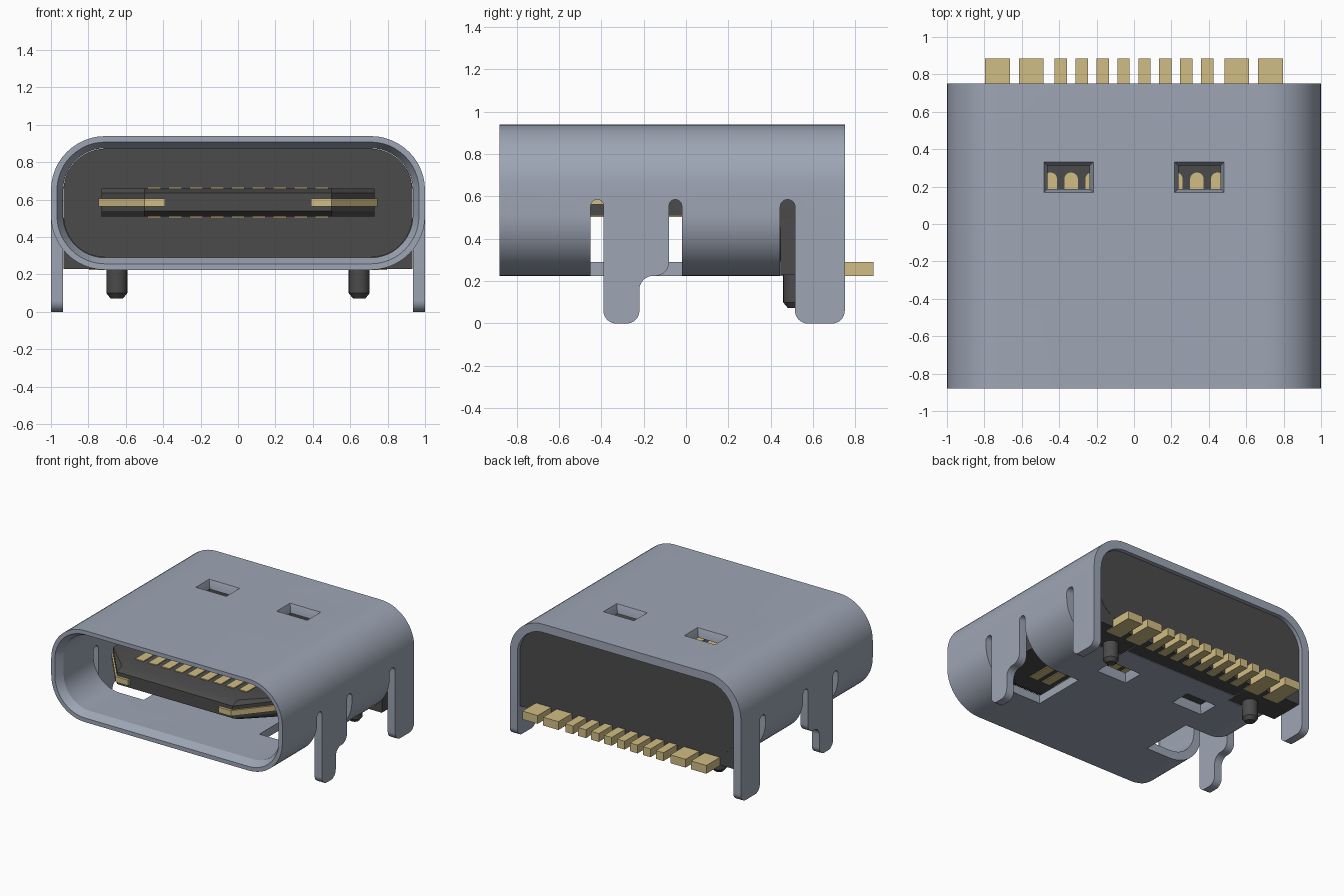
import bpy, bmesh, math
from mathutils import Vector

cube = bpy.data.objects.get("Cube")
if cube:
    bpy.data.objects.remove(cube)


def material(name, rgb):
    m = bpy.data.materials.new(name)
    m.use_nodes = True
    m.diffuse_color = (*rgb, 1)
    bsdf = m.node_tree.nodes["Principled BSDF"]
    bsdf.inputs["Base Color"].default_value = (*rgb, 1)
    bsdf.inputs["Roughness"].default_value = 0.5
    return m


STEEL = material("steel grey", (0.34, 0.38, 0.46))
PLASTIC = material("black plastic", (0.07, 0.07, 0.07))
GOLD = material("contact gold", (0.64, 0.51, 0.23))
MID = 0.5825  # centre height of the opening


def rounded(corners, steps=8):
    """Polygon from (u, v, radius) corners, each corner rounded."""
    out = []
    for i, (u, v, r) in enumerate(corners):
        p = Vector((u, v))
        if r == 0:
            out.append(p)
            continue
        a = (Vector(corners[i - 1][:2]) - p).normalized()
        b = (Vector(corners[(i + 1) % len(corners)][:2]) - p).normalized()
        half = a.angle(b) / 2
        centre = p + (a + b).normalized() * r / math.sin(half)
        start = p + a * r / math.tan(half) - centre
        end = p + b * r / math.tan(half) - centre
        sweep = start.angle_signed(end)
        for k in range(steps + 1):
            t = -sweep * k / steps
            out.append(centre + Vector((start.x * math.cos(t) - start.y * math.sin(t),
                                        start.x * math.sin(t) + start.y * math.cos(t))))
    return out


def place(points, axis, d):
    """Lay a 2D outline in space at distance d along an axis."""
    if axis == "x":
        return [Vector((d, u, v)) for u, v in points]
    if axis == "y":
        return [Vector((u, d, v)) for u, v in points]
    return [Vector((u, v, d)) for u, v in points]


def loft(bm, loops, closed=False):
    rows = [[bm.verts.new(p) for p in loop] for loop in loops]
    n = len(rows[0])
    pairs = list(zip(rows, rows[1:]))
    if closed:
        pairs.append((rows[-1], rows[0]))
    else:
        bm.faces.new(rows[0])
        bm.faces.new(rows[-1])
    for a, b in pairs:
        for i in range(n):
            j = (i + 1) % n
            bm.faces.new((a[i], a[j], b[j], b[i]))


def prism(bm, points, axis, a, b):
    loft(bm, [place(points, axis, a), place(points, axis, b)])


def box(bm, x0, x1, y0, y1, z0, z1):
    prism(bm, [(x0, y0), (x1, y0), (x1, y1), (x0, y1)], "z", z0, z1)


def finish(name, bm, mat=None):
    bmesh.ops.recalc_face_normals(bm, faces=bm.faces)
    mesh = bpy.data.meshes.new(name)
    bm.to_mesh(mesh)
    bm.free()
    ob = bpy.data.objects.new(name, mesh)
    bpy.context.collection.objects.link(ob)
    if mat:
        mesh.materials.append(mat)
    return ob


def activate(ob):
    bpy.ops.object.select_all(action="DESELECT")
    ob.select_set(True)
    bpy.context.view_layer.objects.active = ob


def opening(inset):
    """Rounded outline of the shell, moved inwards."""
    w, h, r = 1 - inset, 0.3575 - inset, 0.29 - inset
    return rounded([(-w, MID - h, r), (w, MID - h, r), (w, MID + h, r), (-w, MID + h, r)], 12)


# Shell tube with a lead-in chamfer at the mouth
bm = bmesh.new()
loft(bm, [place(opening(i), "y", y) for i, y in
          ((0, 0.75), (0, -0.88), (0.032, -0.88), (0.065, -0.82), (0.065, 0.75))], closed=True)
shell = finish("shell", bm, STEEL)

# Cutter for leg notches, rear floor edge and latch windows
bm = bmesh.new()
for s in (-1, 1):
    notch = rounded([(-0.45, 0.1, 0), (-0.45, 0.585, 0.029), (-0.39, 0.585, 0.029), (-0.39, 0.515, 0),
                     (-0.08, 0.515, 0), (-0.08, 0.585, 0.029), (-0.02, 0.585, 0.029), (-0.02, 0.1, 0)])
    prism(bm, notch, "x", s * 0.5, s * 1.1)
    rear = rounded([(0.445, 0.1, 0), (0.445, 0.585, 0.034), (0.515, 0.585, 0.034),
                    (0.515, 0.515, 0), (0.8, 0.515, 0), (0.8, 0.1, 0)])
    prism(bm, rear, "x", s * 0.5, s * 1.1)
    for side in (-1, 1):
        rings = []
        for w, d, h in ((0.112, 0.062, 0.26), (0.112, 0.062, 0.3), (0.135, 0.085, 0.365)):
            x = s * 0.35
            rings.append(place([(x - w, 0.25 - d), (x + w, 0.25 - d), (x + w, 0.25 + d), (x - w, 0.25 + d)],
                               "z", MID + side * h))
        loft(bm, rings)
box(bm, -0.499, 0.499, 0.52, 0.8, 0.1, 0.4)
cutter = finish("shell_cutter", bm)
cutter.hide_render = True
activate(shell)
mod = shell.modifiers.new("cuts", "BOOLEAN")
mod.operation, mod.solver, mod.object = "DIFFERENCE", "EXACT", cutter
bpy.ops.object.modifier_apply(modifier=mod.name)
bpy.data.objects.remove(cutter)

# Mounting legs
front_leg = rounded([(-0.39, 0.515, 0), (-0.39, 0, 0.06), (-0.22, 0, 0.06), (-0.22, 0.225, 0.065),
                     (-0.08, 0.225, 0.065), (-0.08, 0.515, 0)])
rear_leg = rounded([(0.515, 0.515, 0), (0.515, 0, 0.06), (0.75, 0, 0.06), (0.75, 0.515, 0)])
for s, side in ((1, "left"), (-1, "right")):
    for name, outline in (("front_leg", front_leg), ("rear_leg", rear_leg)):
        bm = bmesh.new()
        prism(bm, outline, "x", s * 0.935, s)
        finish(name + "_" + side, bm, STEEL)

# Plastic housing: plug filling the tube and a square lower block
bm = bmesh.new()
prism(bm, opening(0.067), "y", 0.32, 0.72)
finish("housing_plug", bm, PLASTIC)
bm = bmesh.new()
box(bm, -0.932, 0.932, 0.446, 0.718, 0.23, 0.52)
finish("housing_base", bm, PLASTIC)

# Tongue with chamfered front corners and edges
bm = bmesh.new()
rings = []
for z, f in ((0.51, -0.72), (0.54, -0.78), (0.635, -0.78), (0.66, -0.72)):
    rings.append(place([(0.73, 0.35), (0.73, -0.5), (0.5, f), (-0.5, f), (-0.73, -0.5), (-0.73, 0.35)], "z", z))
loft(bm, rings)
finish("tongue", bm, PLASTIC)

# Side latch plates wrapping the tongue corners
for s, side in ((1, "left"), (-1, "right")):
    path = [(0.745, -0.36), (0.745, -0.5), (0.5, -0.8), (0.39, -0.8),
            (0.39, -0.75), (0.48, -0.75), (0.7, -0.48), (0.7, -0.36)]
    bm = bmesh.new()
    prism(bm, [(s * u, v) for u, v in path], "z", 0.563, 0.607)
    finish("latch_plate_" + side, bm, GOLD)

# Contacts on both faces of the tongue, rounded at the back
bm = bmesh.new()
for i in range(-4, 5):
    x = i * 0.112
    strip = rounded([(x - 0.036, -0.58, 0), (x + 0.036, -0.58, 0), (x + 0.036, 0.275, 0.034), (x - 0.036, 0.275, 0.034)], 5)
    prism(bm, strip, "z", 0.65, 0.667)
    prism(bm, strip, "z", 0.503, 0.52)
finish("tongue_contacts", bm, GOLD)

# Solder pads at the back
bm = bmesh.new()
pads = [((i - 3.5) * 0.112, 0.033) for i in range(8)]
for s in (-1, 1):
    pads += [(s * 0.55, 0.066), (s * 0.73, 0.066)]
for x, w in pads:
    box(bm, x - w, x + w, 0.64, 0.885, 0.225, 0.29)
finish("solder_pads", bm, GOLD)

# Locating pegs with chamfered tips
for s, side in ((1, "left"), (-1, "right")):
    bm = bmesh.new()
    rings = []
    for z, r in ((0.3, 0.056), (0.1, 0.056), (0.073, 0.034)):
        ring = [(s * 0.648 + r * math.cos(k * math.tau / 24), 0.515 + r * math.sin(k * math.tau / 24)) for k in range(24)]
        rings.append(place(ring, "z", z))
    loft(bm, rings)
    finish("locating_peg_" + side, bm, PLASTIC)

# Smooth the curved walls, keep edges sharp
for ob in list(bpy.context.collection.objects):
    if ob.type == "MESH":
        activate(ob)
        bpy.ops.object.shade_smooth_by_angle(angle=math.radians(25))
